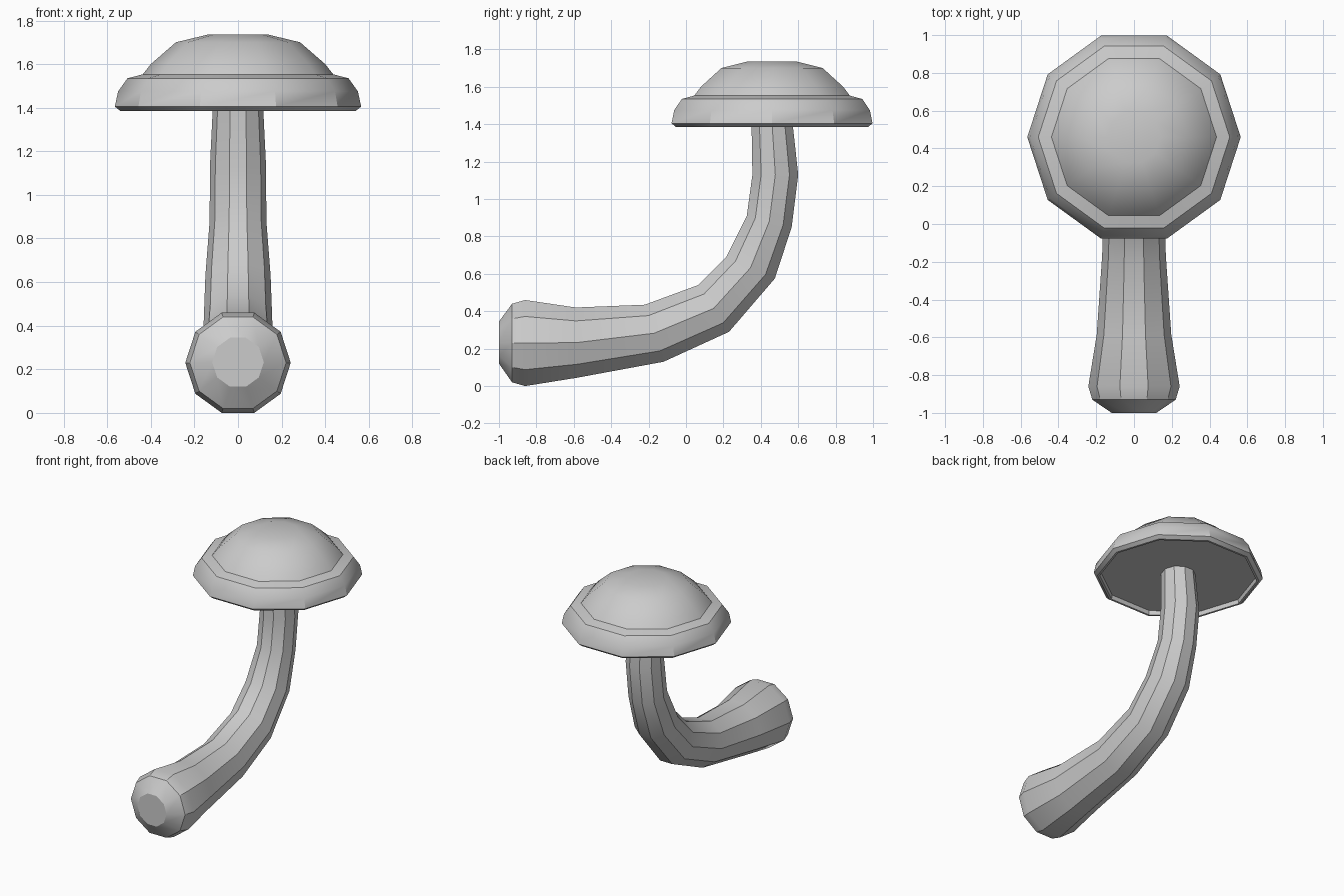
import bpy, math
from mathutils import Vector

if "Cube" in bpy.data.objects:
    bpy.data.objects.remove(bpy.data.objects["Cube"])

SIDES = 10


def skin_rings(name, rings):
    """Bridge a list of 10-sided rings and close both ends."""
    verts = [p for ring in rings for p in ring]
    faces = []
    for i in range(len(rings) - 1):
        for k in range(SIDES):
            a, b = i * SIDES + k, i * SIDES + (k + 1) % SIDES
            faces.append((a, b, b + SIDES, a + SIDES))
    faces.append(tuple(reversed(range(SIDES))))
    faces.append(tuple(range(len(verts) - SIDES, len(verts))))
    mesh = bpy.data.meshes.new(name)
    mesh.from_pydata(verts, [], faces)
    mesh.update()
    obj = bpy.data.objects.new(name, mesh)
    bpy.context.collection.objects.link(obj)
    bpy.ops.object.select_all(action='DESELECT')
    obj.select_set(True)
    bpy.context.view_layer.objects.active = obj
    bpy.ops.object.mode_set(mode='EDIT')
    bpy.ops.mesh.select_all(action='SELECT')
    bpy.ops.mesh.normals_make_consistent(inside=False)
    bpy.ops.object.mode_set(mode='OBJECT')
    bpy.ops.object.shade_smooth_by_angle(angle=math.radians(30))
    return obj


def ring(centre, radius, up):
    """Ring spanned by the x axis and the given up direction."""
    return [centre + radius * (math.cos(a) * Vector((1, 0, 0)) + math.sin(a) * up)
            for a in (2 * math.pi * k / SIDES for k in range(SIDES))]


# Cap: radius and height, from the recessed underside over the rim to the crown
cap_profile = [(0.52, 1.415), (0.525, 1.385), (0.54, 1.385), (0.565, 1.405),
               (0.55, 1.475), (0.507, 1.535), (0.437, 1.553), (0.40, 1.60),
               (0.285, 1.70), (0.14, 1.735)]
skin_rings("mushroom_cap", [ring(Vector((0, 0.46, z)), r, Vector((0, 1, 0)))
                            for r, z in cap_profile])

# Stem: outer and inner bend points (y, z) of each ring
stem_path = [((-1.0, 0.12), (-1.0, 0.345)), ((-0.93, 0.02), (-0.93, 0.44)),
             ((-0.86, 0.0), (-0.86, 0.46)), ((-0.58, 0.045), (-0.59, 0.42)),
             ((-0.12, 0.13), (-0.22, 0.435)), ((0.23, 0.29), (0.065, 0.54)),
             ((0.475, 0.575), (0.215, 0.69)), ((0.565, 0.85), (0.325, 0.91)),
             ((0.60, 1.13), (0.355, 1.13)), ((0.567, 1.43), (0.35, 1.43))]
stem_rings = []
for outer, inner in stem_path:
    a, b = Vector((0, *outer)), Vector((0, *inner))
    radius = (b - a).length / 2 / math.sin(math.radians(72))
    stem_rings.append(ring((a + b) / 2, radius, (b - a).normalized()))
skin_rings("mushroom_stem", stem_rings)
